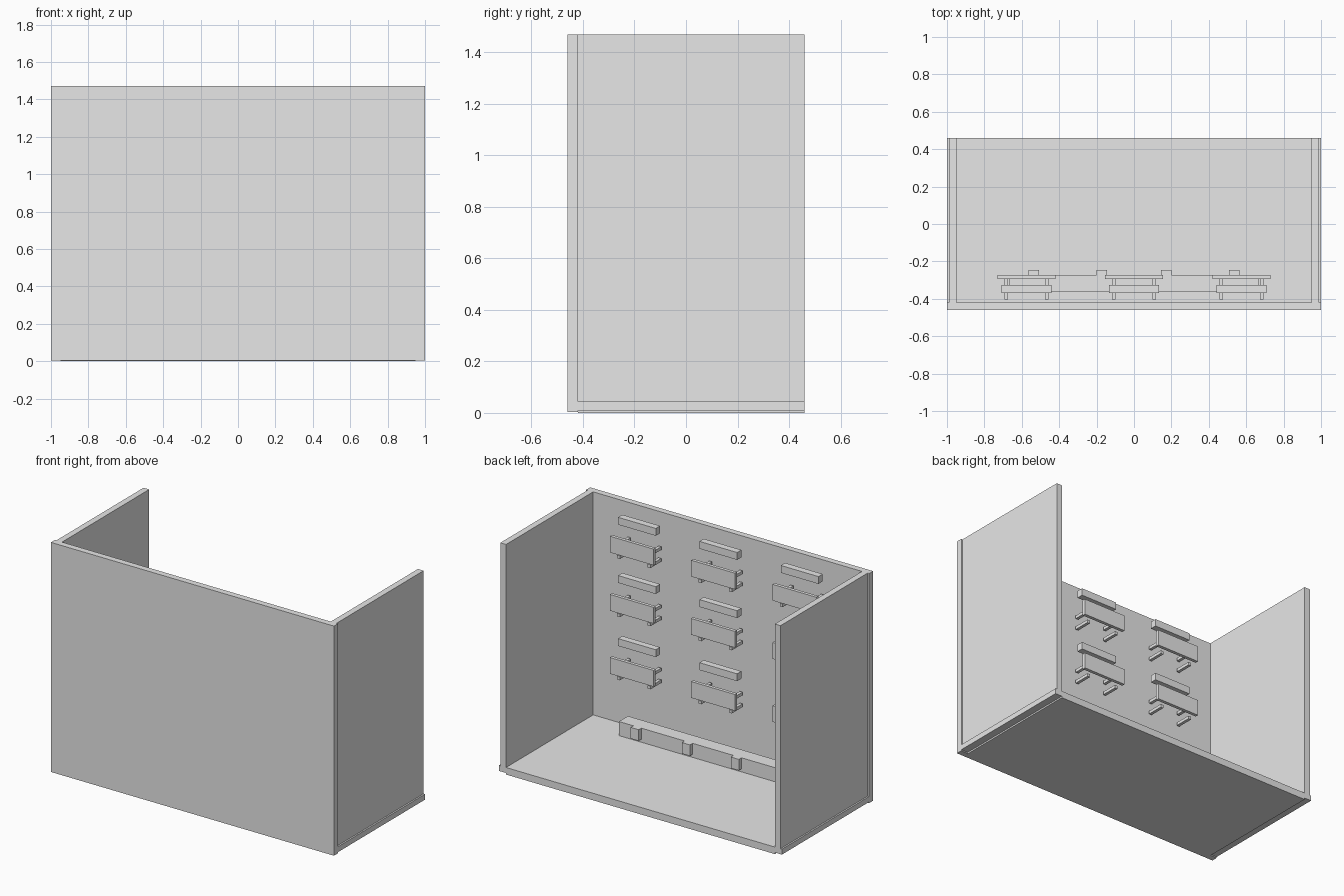
import bpy

cube = bpy.data.objects.get("Cube")
if cube:
    bpy.data.objects.remove(cube, do_unlink=True)

grey = bpy.data.materials.new("plain_grey")
grey.use_nodes = True
grey.diffuse_color = (0.8, 0.8, 0.8, 1)
grey.node_tree.nodes["Principled BSDF"].inputs["Base Color"].default_value = (0.8, 0.8, 0.8, 1)


def box(name, x, y, z):
    """Box spanning the given (low, high) ranges."""
    verts = [(a, b, c) for a in x for b in y for c in z]
    faces = [(0, 1, 3, 2), (4, 6, 7, 5), (0, 4, 5, 1),
             (2, 3, 7, 6), (0, 2, 6, 4), (1, 5, 7, 3)]
    mesh = bpy.data.meshes.new(name)
    mesh.from_pydata(verts, [], faces)
    mesh.materials.append(grey)
    obj = bpy.data.objects.new(name, mesh)
    bpy.context.collection.objects.link(obj)
    return obj


def around(centre, half):
    return (centre - half, centre + half)


TOP, BACK, INNER, FLOOR = 1.47, 0.46, -0.42, 0.045

# Open shell: front panel, floor with base plate, side walls
box("front_panel", around(0, 1), (-BACK, INNER), (0.003, TOP))
box("floor", around(0, 1), (INNER, BACK), (0.01, FLOOR))
box("base_plate", around(0, 0.95), (INNER, BACK), (0, 0.01))
for side, name in ((-1, "right_wall"), (1, "left_wall")):
    box(name, around(side * 0.97, 0.02), (INNER, BACK), (FLOOR, TOP))

# Grid of wall fixtures: a bar over a board held by four rods
for x in (-0.575, 0, 0.575):
    for top in (1.408, 1.036, 0.633):
        box("bar", around(x, 0.133), (-0.369, -0.326), (top - 0.047, top))
        box("board", around(x, 0.155), (-0.294, -0.273), (top - 0.21, top - 0.106))
        for side in (-1, 1):
            for drop in (0.15, 0.225):
                box("rod", around(x + side * 0.108, 0.01), (-0.403, -0.294),
                    (top - drop - 0.02, top - drop))

# Low ledge on the floor with small blocks along its edge
box("ledge", around(0, 0.665), (-0.364, -0.273), (FLOOR, 0.135))
for x in (-0.535, -0.173, 0.173, 0.535):
    box("ledge_block", around(x, 0.028), (-0.273, -0.246), (0.064, 0.135))
